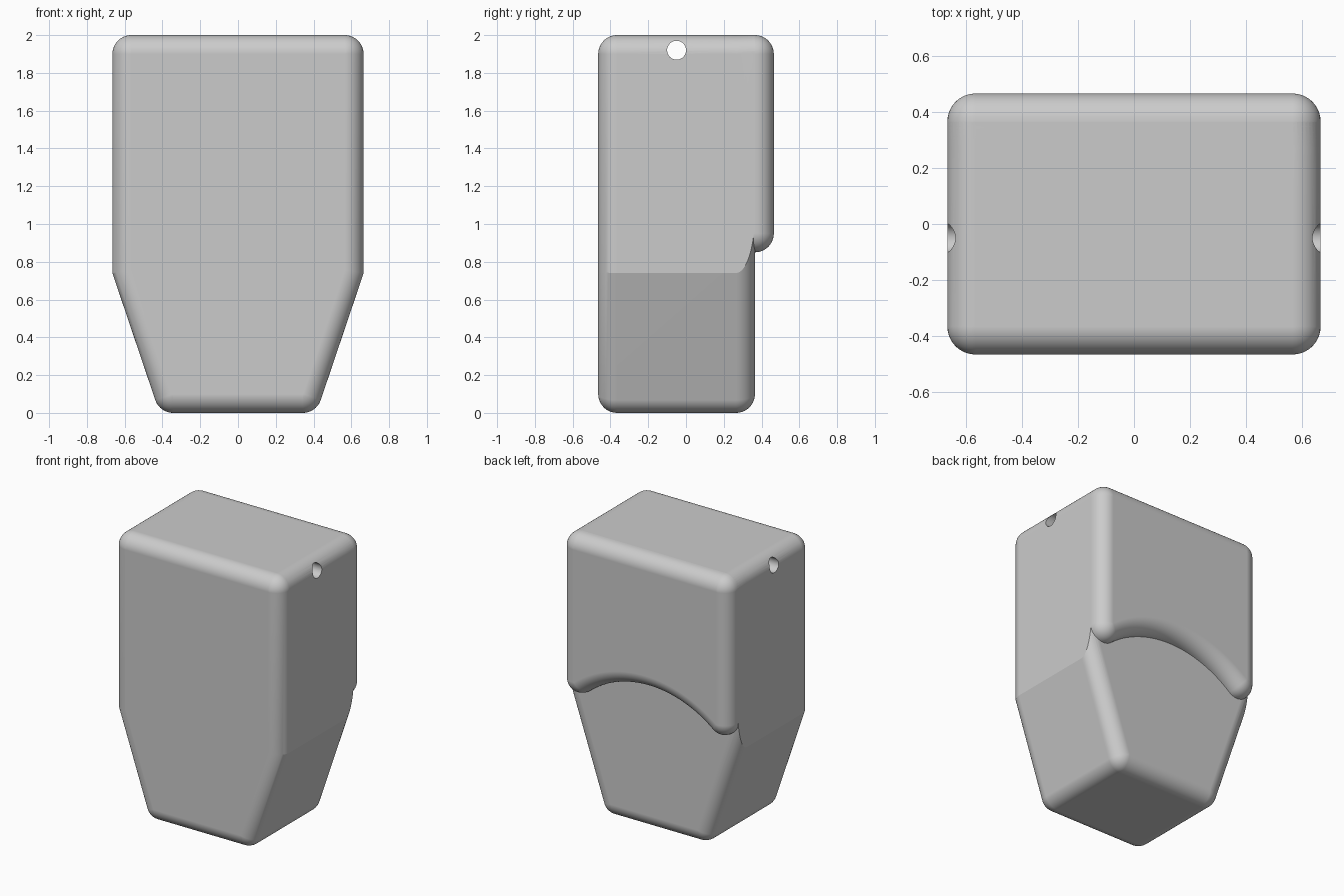
import bpy, bmesh, math
from math import sin, cos, pi, hypot, atan2

if "Cube" in bpy.data.objects:
    bpy.data.objects.remove(bpy.data.objects["Cube"])

X, TOP, R, N = 0.665, 2.0, 0.1, 10        # half width, height, edge radius, edge segments
FRONT, STEP, BACK = -0.465, 0.365, 0.465  # depth of front, lower back and upper back


def arc(cx, cz, r, a0, a1, n=N):
    return [(cx + r * cos(a0 + (a1 - a0) * i / n), cz + r * sin(a0 + (a1 - a0) * i / n))
            for i in range(n + 1)]


def loft(name, slices):
    """Skin mirrored half outlines, given as (y, outline), into a closed solid."""
    bm = bmesh.new()
    rings = []
    for y, half in slices:
        outline = half + [(-x, z) for x, z in reversed(half)]
        rings.append([bm.verts.new((x, y, z)) for x, z in outline])
    for a, b in zip(rings, rings[1:]):
        for i in range(len(a)):
            j = (i + 1) % len(a)
            bm.faces.new((a[i], a[j], b[j], b[i]))
    bm.faces.new(rings[0])
    bm.faces.new(rings[-1])
    bmesh.ops.remove_doubles(bm, verts=bm.verts, dist=1e-5)
    bmesh.ops.recalc_face_normals(bm, faces=bm.faces)
    mesh = bpy.data.meshes.new(name)
    bm.to_mesh(mesh)
    bm.free()
    ob = bpy.data.objects.new(name, mesh)
    bpy.context.collection.objects.link(ob)
    return ob


# Tapered side: from the foot (0.415, 0) up to the kink (X, 0.74)
FOOT, KINK = 0.415, 0.74
length = hypot(X - FOOT, KINK)
nx, nz = KINK / length, -(X - FOOT) / length
foot_cx = (nx * FOOT - R - nz * R) / nx


def body_outline(low, high):
    """Half outline, with lower and upper parts inset separately."""
    kink_z = (nx * FOOT - low - nx * (X - high)) / nz
    return (arc(foot_cx, R, R - low, -pi / 2, atan2(nz, nx))
            + [(X - high, kink_z)]
            + arc(X - R, TOP - R, R - high, 0, pi / 2))


# Upper back panel: circular arch along the bottom, blended into round corners
ARCH_TOP, CORNER_Z = 1.05, 0.95
cx, k = X - R, CORNER_Z - ARCH_TOP
ARCH_R = (cx * cx + k * k - R * R) / (2 * (R - k))
ARCH_Z = ARCH_TOP - ARCH_R
tilt = atan2(CORNER_Z - ARCH_Z, cx)


def panel_outline(d):
    return (arc(0, ARCH_Z, ARCH_R + d, pi / 2, tilt, 16)
            + arc(cx, CORNER_Z, R - d, tilt - pi, 0, 14)
            + arc(cx, TOP - R, R - d, 0, pi / 2))


steps = [(R * sin(i * pi / 2 / N), R * (1 - cos(i * pi / 2 / N))) for i in range(N + 1)]
body = loft("body",
            [(FRONT + R - s, body_outline(d, d)) for s, d in reversed(steps)]
            + [(STEP - R + s, body_outline(d, 0)) for s, d in steps])
panel = loft("back_panel",
             [(0.2, panel_outline(0))]
             + [(BACK - R + s, panel_outline(d)) for s, d in steps])

# Cross hole near the top
bpy.ops.mesh.primitive_cylinder_add(vertices=48, radius=0.05, depth=2,
                                    location=(0, -0.05, 1.92), rotation=(0, pi / 2, 0))
hole = bpy.context.object
hole.name = "hole_cutter"

bpy.ops.object.select_all(action='DESELECT')
bpy.context.view_layer.objects.active = body
body.select_set(True)
for tool, mode in ((panel, 'UNION'), (hole, 'DIFFERENCE')):
    mod = body.modifiers.new(tool.name, 'BOOLEAN')
    mod.operation, mod.solver, mod.object = mode, 'EXACT', tool
    tool.hide_render = True
    bpy.ops.object.modifier_apply(modifier=mod.name)
    bpy.data.objects.remove(tool)

# Smooth rounded edges, crisp kink and step
bpy.ops.object.shade_smooth_by_angle(angle=math.radians(15))
weighted = body.modifiers.new("flat_faces", 'WEIGHTED_NORMAL')
weighted.keep_sharp = True
